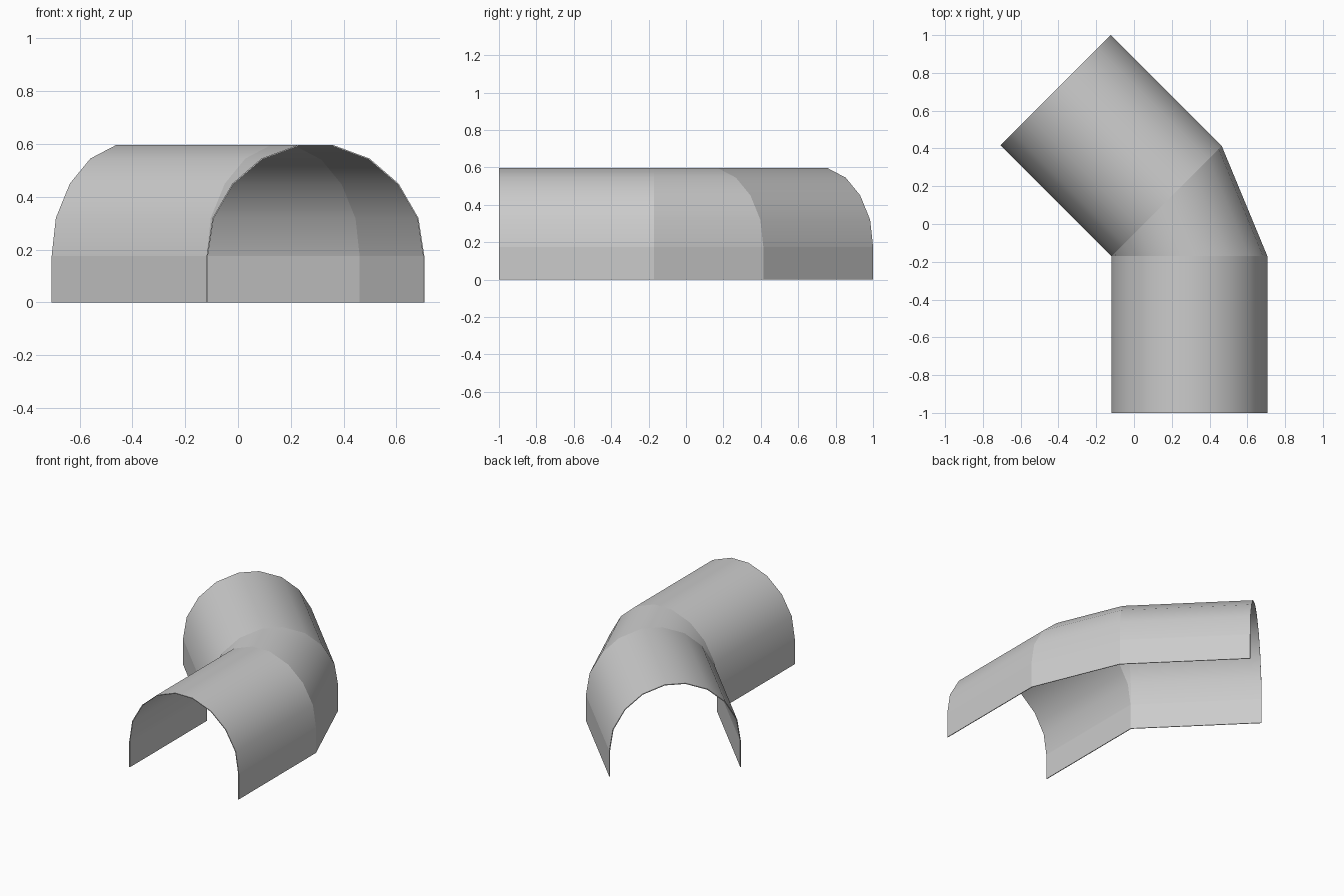
import bpy, bmesh, math
from mathutils import Vector

if "Cube" in bpy.data.objects:
    bpy.data.objects.remove(bpy.data.objects["Cube"])

W = 0.825                      # tunnel width
L = 0.83                       # length of each straight
T = 0.005                      # wall thickness
PX, PY = -0.119, -0.17         # inner corner of the bend
SPRING = 0.175                 # height where the arch begins
A = math.radians(45)

# Half arch: (offset from centre line, height), then mirrored
half = [(0.4125, 0), (0.4125, SPRING), (0.39, 0.32), (0.315, 0.45),
        (0.205, 0.545), (0.065, 0.597)]
outer = half + [(-x, z) for x, z in reversed(half)]


def inset(p):
    """Move an arch point inward by the wall thickness."""
    x, z = p
    if z <= SPRING:
        return (x - math.copysign(T, x), z)
    d = Vector((x, z - SPRING)).normalized() * T
    return (x - d.x, z - d.y)


ring = outer + [inset(p) for p in reversed(outer)]

# Stations along the path: (angle about the inner corner, distance along)
stations = [(0, -L), (0, 0), (A, 0), (A, L)]


def place(p, angle, along):
    r = p[0] + W / 2
    c, s = math.cos(angle), math.sin(angle)
    return (PX + r * c - along * s, PY + r * s + along * c, p[1])


bm = bmesh.new()
rows = [[bm.verts.new(place(p, a, d)) for p in ring] for a, d in stations]
n = len(ring)
m = len(outer)

# Walls, inner lining and floor edges
for r0, r1 in zip(rows, rows[1:]):
    for i in range(n):
        j = (i + 1) % n
        bm.faces.new((r0[i], r0[j], r1[j], r1[i]))

# Thin rims at both open ends
for row in (rows[0], rows[-1]):
    for i in range(m - 1):
        bm.faces.new((row[i], row[i + 1], row[n - 2 - i], row[n - 1 - i]))

bmesh.ops.remove_doubles(bm, verts=bm.verts, dist=0.0005)
bmesh.ops.dissolve_degenerate(bm, edges=bm.edges, dist=0.0001)
bmesh.ops.recalc_face_normals(bm, faces=bm.faces)

# Smooth only around the arch; seams, rims and the springing line stay sharp
for f in bm.faces:
    f.smooth = True
dirs = (Vector((0, 1, 0)), Vector((-math.sin(A), math.cos(A), 0)),
        Vector((-math.sin(A / 2), math.cos(A / 2), 0)))
for e in bm.edges:
    v = (e.verts[1].co - e.verts[0].co).normalized()
    lengthwise = any(abs(v.dot(d)) > 0.999 for d in dirs)
    low = max(w.co.z for w in e.verts) < SPRING + 0.001
    e.smooth = lengthwise and not low

mesh = bpy.data.meshes.new("tunnel_bend")
bm.to_mesh(mesh)
bm.free()
obj = bpy.data.objects.new("tunnel_bend", mesh)
bpy.context.collection.objects.link(obj)
